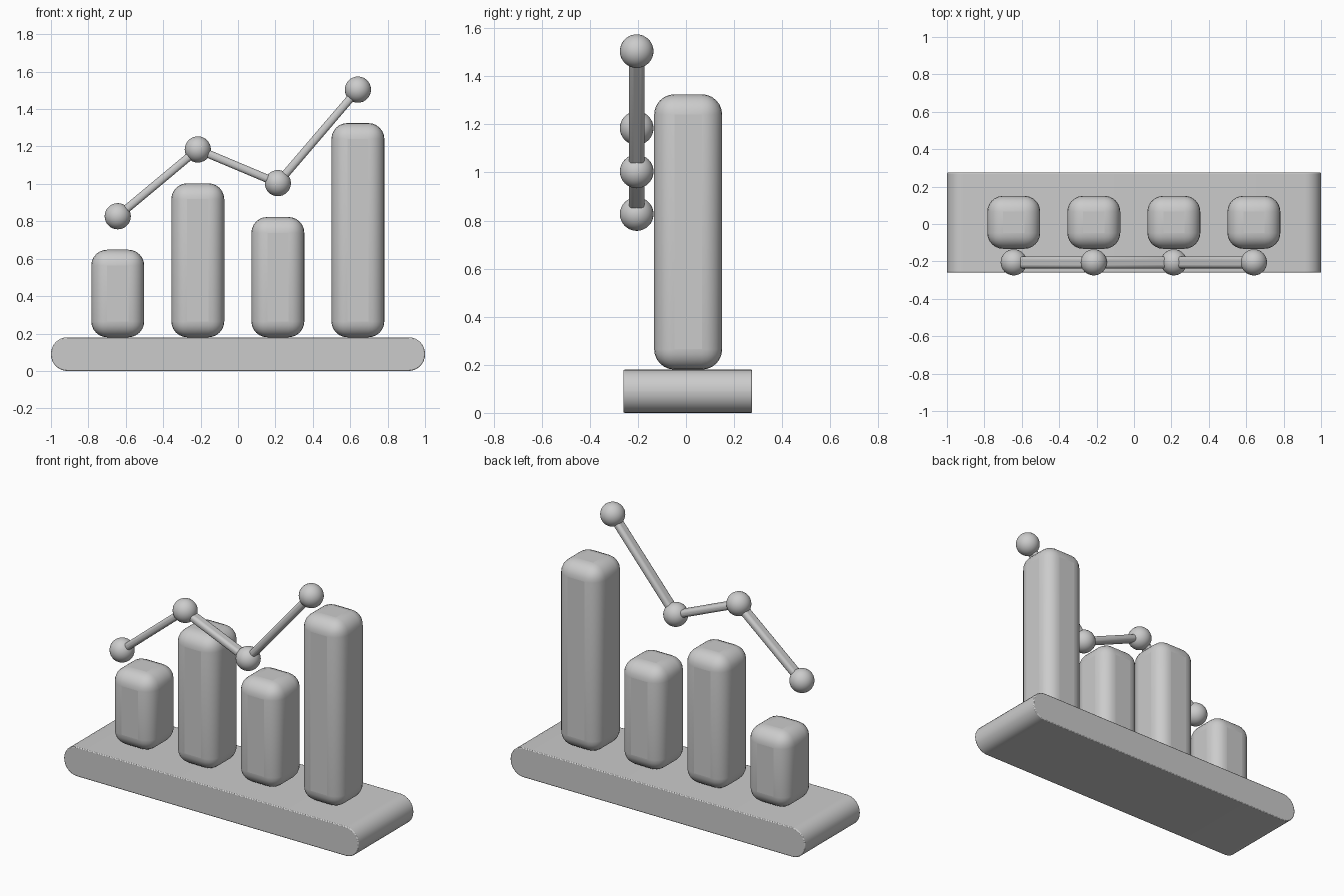
import bpy, bmesh, math
from mathutils import Vector

if "Cube" in bpy.data.objects:
    bpy.data.objects.remove(bpy.data.objects["Cube"])


def finish(obj, angle=35):
    bpy.ops.object.select_all(action='DESELECT')
    obj.select_set(True)
    bpy.context.view_layer.objects.active = obj
    bpy.ops.object.shade_smooth_by_angle(angle=math.radians(angle))


def rounded_box(name, size, center, radius, segments=6):
    bpy.ops.mesh.primitive_cube_add(size=1)
    obj = bpy.context.object
    obj.name = name
    for v in obj.data.vertices:
        v.co = [c * s for c, s in zip(v.co, size)]
    obj.location = center
    bev = obj.modifiers.new("rounding", 'BEVEL')
    bev.width = radius
    bev.segments = segments
    bev.limit_method = 'NONE'
    finish(obj, 40)
    return obj


# Base slab: rounded-end profile extruded front to back
R, Y0, Y1 = 0.088, -0.26, 0.275
profile = []
for side in (1, -1):
    for bend, start in ((1, 90), (-1, 0)):
        for i in range(9):
            a = math.radians(start - 90 * i / 8)
            x = side * (1 - R + R * math.cos(a))
            z = 0.09 + side * (bend * (0.09 - R) + R * math.sin(a))
            profile.append((x, z))
bm = bmesh.new()
face = bm.faces.new([bm.verts.new((x, Y0, z)) for x, z in profile])
ext = bmesh.ops.extrude_face_region(bm, geom=[face])
bmesh.ops.translate(bm, vec=(0, Y1 - Y0, 0),
                    verts=[g for g in ext['geom'] if isinstance(g, bmesh.types.BMVert)])
bmesh.ops.recalc_face_normals(bm, faces=bm.faces)
mesh = bpy.data.meshes.new("base")
bm.to_mesh(mesh)
bm.free()
base = bpy.data.objects.new("base", mesh)
bpy.context.collection.objects.link(base)
finish(base)
bev = base.modifiers.new("edge", 'BEVEL')
bev.width = 0.005
bev.segments = 2
bev.limit_method = 'ANGLE'
bev.angle_limit = math.radians(40)

# Chart columns
XS = (-0.643, -0.215, 0.213, 0.641)
for i, (x, top) in enumerate(zip(XS, (0.648, 1.003, 0.823, 1.325))):
    rounded_box(f"chart_bar_{i + 1}", (0.283, 0.283, top - 0.18),
                (x, 0.009, (top + 0.18) / 2), 0.085)

# Trend line markers
points = [Vector((x, -0.205, z)) for x, z in zip(XS, (0.827, 1.184, 1.004, 1.504))]
for i, p in enumerate(points):
    bpy.ops.mesh.primitive_uv_sphere_add(segments=32, ring_count=16, radius=0.07, location=p)
    bpy.context.object.name = f"trend_marker_{i + 1}"
    finish(bpy.context.object)

# Trend line rods joining the markers
for i, (a, b) in enumerate(zip(points, points[1:])):
    d = b - a
    rod = rounded_box(f"trend_rod_{i + 1}", (d.length, 0.064, 0.043), (a + b) / 2, 0.018, 4)
    rod.rotation_euler = (0, -math.atan2(d.z, d.x), 0)
